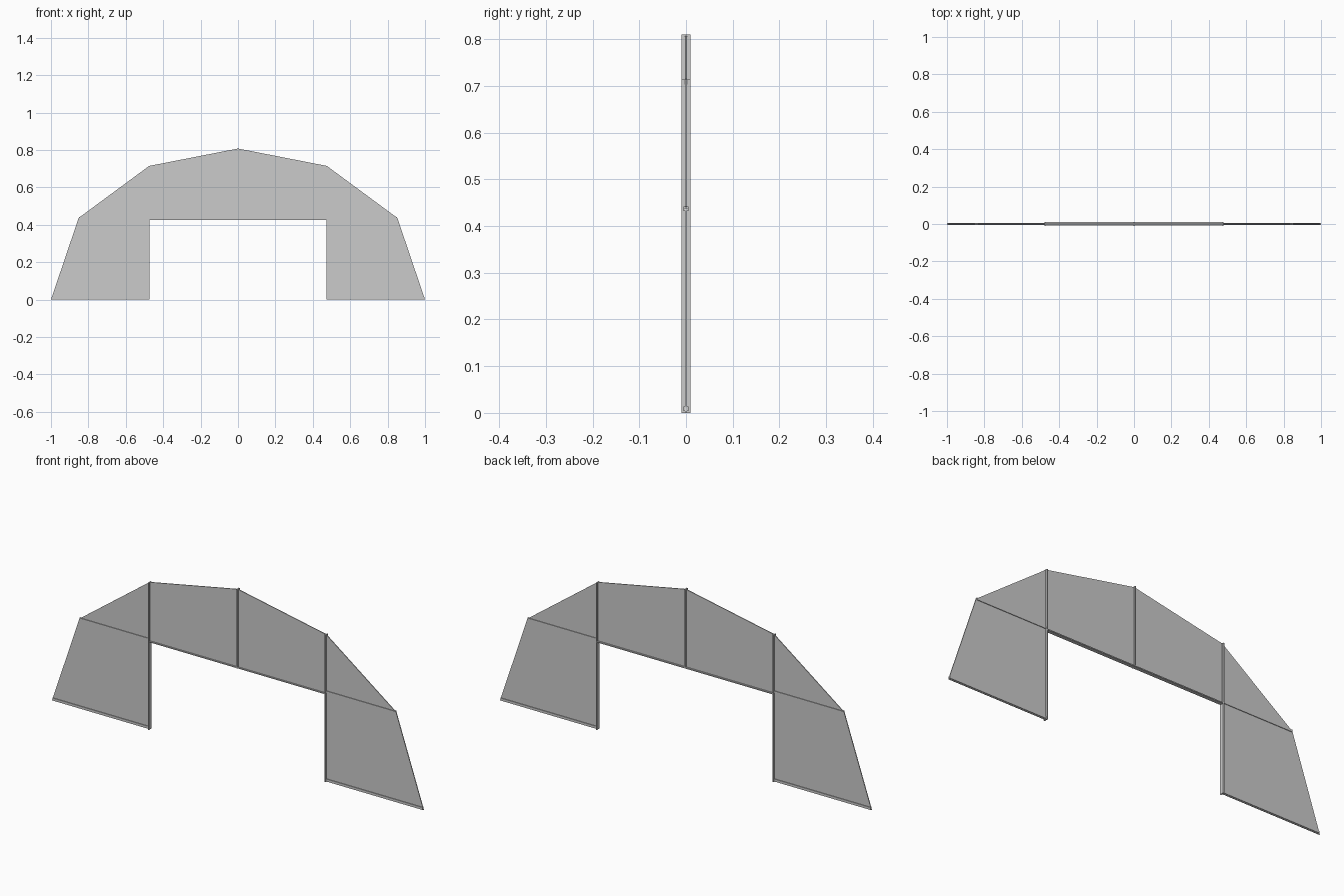
import bpy, bmesh

if "Cube" in bpy.data.objects:
    bpy.data.objects.remove(bpy.data.objects["Cube"])


def box(name, x0, x1, y0, y1, z0, z1):
    bpy.ops.mesh.primitive_cube_add(size=1, location=((x0 + x1) / 2, (y0 + y1) / 2, (z0 + z1) / 2))
    ob = bpy.context.object
    ob.name = name
    ob.scale = (x1 - x0, y1 - y0, z1 - z0)
    return ob


def panel(name, outline, y0=-0.002, y1=0.002):
    bm = bmesh.new()
    face = bm.faces.new([bm.verts.new((x, y0, z)) for x, z in outline])
    ext = bmesh.ops.extrude_face_region(bm, geom=[face])
    verts = [v for v in ext["geom"] if isinstance(v, bmesh.types.BMVert)]
    bmesh.ops.translate(bm, verts=verts, vec=(0, y1 - y0, 0))
    bmesh.ops.recalc_face_normals(bm, faces=bm.faces)
    me = bpy.data.meshes.new(name)
    bm.to_mesh(me)
    bm.free()
    ob = bpy.data.objects.new(name, me)
    bpy.context.collection.objects.link(ob)
    return ob


POST, MID, TOP = 0.475, 0.43, 0.715

for side, s in (("left", -1), ("right", 1)):
    # Flat infill panels
    panel(side + "_lower_panel", [(s * POST, 0), (s, 0), (s * 0.852, 0.437), (s * POST, 0.437)])
    panel(side + "_shoulder_panel", [(s * POST, 0.437), (s * 0.852, 0.437), (s * POST, TOP)])
    panel(side + "_center_panel", [(0, MID), (s * POST, MID), (s * POST, TOP), (0, 0.808)])
    # Door posts, deeper than the panels
    x = sorted((s * (POST - 0.003), s * (POST + 0.003)))
    box(side + "_post", *x, -0.01, 0.01, 0, TOP)
    # Narrow rails at floor and mid height
    for name, z0, z1, end in (("_floor_rail", 0.004, 0.014, 0.996), ("_mid_rail", 0.432, 0.442, 0.85)):
        x = sorted((s * 0.478, s * end))
        box(side + name, *x, -0.005, 0.005, z0, z1)

# Lintel over the opening and the centre mullion
box("lintel", -POST, POST, -0.008, 0.01, 0.426, 0.431)
box("center_mullion", -0.003, 0.003, -0.01, 0.01, 0.426, 0.81)
